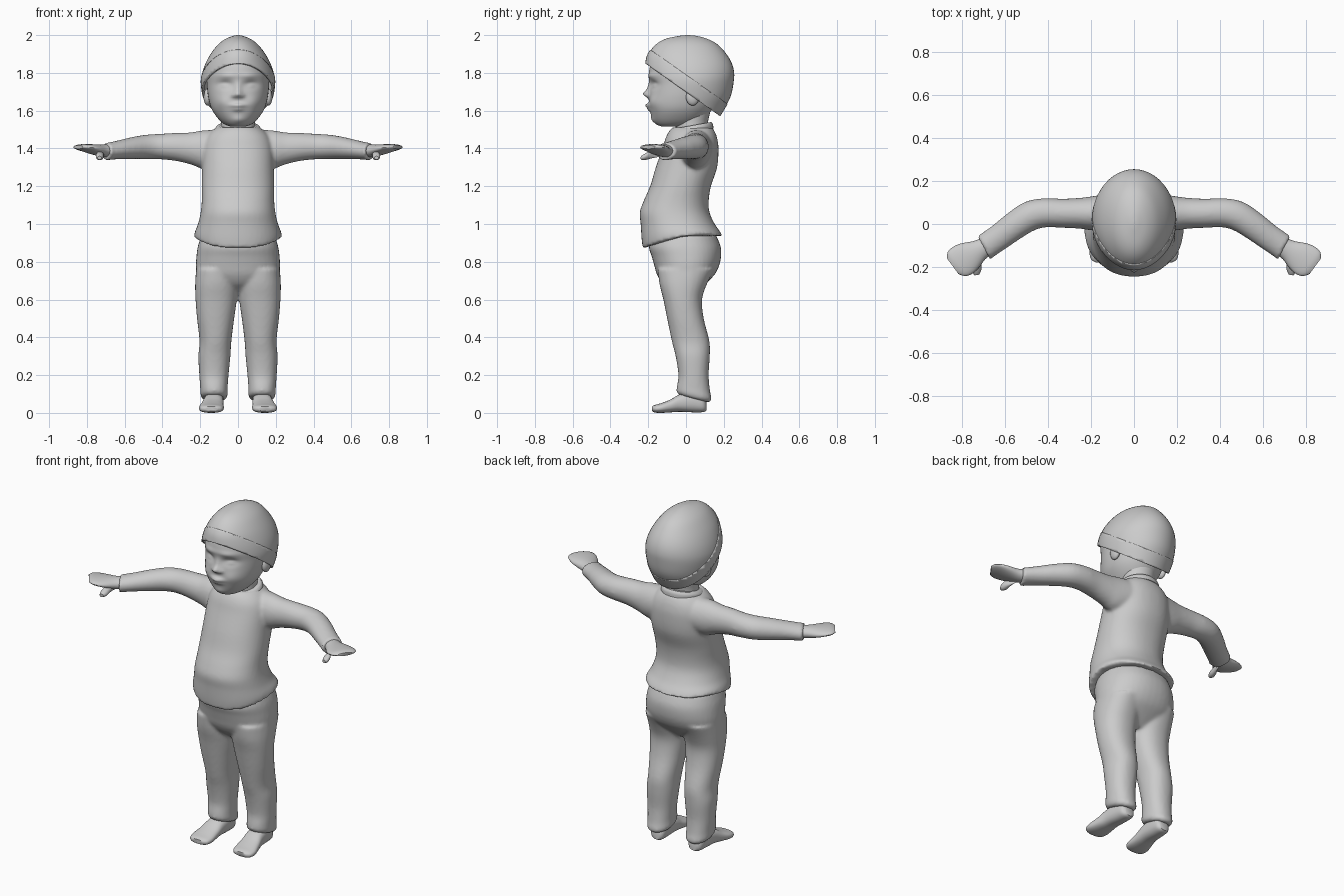
import bpy, bmesh, math
from mathutils import Vector

grey = bpy.data.materials.new("plain_grey")
grey.diffuse_color = (0.6, 0.6, 0.6, 1)


def spline(a, b, c, d, t):
    return 0.5 * (2 * b + (c - a) * t + (2 * a - 5 * b + 4 * c - d) * t * t
                  + (3 * b - a - 3 * c + d) * t ** 3)


def loft(bm, rings, n=32, steps=4, power=2.0):
    """Closed tube through rings of (centre, u, v, w), smoothly interpolated."""
    fine = []
    for i in range(len(rings) - 1):
        four = [rings[max(0, min(len(rings) - 1, i + k))] for k in (-1, 0, 1, 2)]
        for s in range(steps):
            fine.append([spline(*(r[k] for r in four), s / steps) for k in range(4)])
    fine.append(rings[-1])
    rows = []
    for c, u, v, w in fine:
        row = []
        for k in range(n):
            a = 2 * math.pi * k / n
            co, si = math.cos(a), math.sin(a)
            p = c + u * math.copysign(abs(co) ** (2 / power), co) \
                + v * math.copysign(abs(si) ** (2 / power), si) + w * si * si
            row.append(bm.verts.new(p))
        rows.append(row)
    for r0, r1 in zip(rows, rows[1:]):
        for k in range(n):
            j = (k + 1) % n
            bm.faces.new((r0[k], r0[j], r1[j], r1[k]))
    bm.faces.new(rows[0][::-1])
    bm.faces.new(rows[-1])
    bmesh.ops.recalc_face_normals(bm, faces=bm.faces)


def level(z, x0, x1, y0, y1, tilt=0.0, dip=0.0):
    """Level ring from its x and y limits."""
    return (Vector(((x0 + x1) / 2, (y0 + y1) / 2, z)), Vector(((x1 - x0) / 2, 0, 0)),
            Vector((0, (y1 - y0) / 2, tilt)), Vector((0, 0, dip)))


def wide(z, rx, y0, y1, tilt=0.0, dip=0.0):
    return level(z, -rx, rx, y0, y1, tilt, dip)


def limb(s, x, y, z, r, rz, a):
    """Upright ring across an arm, turned by angle a."""
    return (Vector((s * x, y, z)), Vector((s * r * math.sin(a), r * math.cos(a), 0)),
            Vector((0, 0, rz)), Vector((0, 0, 0)))


def finish(bm, name, fuse=0.0, angle=50):
    mesh = bpy.data.meshes.new(name)
    bm.to_mesh(mesh)
    bm.free()
    ob = bpy.data.objects.new(name, mesh)
    bpy.context.collection.objects.link(ob)
    mesh.materials.append(grey)
    bpy.ops.object.select_all(action='DESELECT')
    ob.select_set(True)
    bpy.context.view_layer.objects.active = ob
    bpy.ops.object.shade_smooth_by_angle(angle=math.radians(angle))
    if fuse:  # merge overlapping tubes into one cloth surface
        m = ob.modifiers.new("fuse", 'REMESH')
        m.mode, m.voxel_size, m.use_smooth_shade = 'VOXEL', fuse, True
        m = ob.modifiers.new("soften", 'SMOOTH')
        m.factor, m.iterations = 0.5, 5
    return ob


# Shirt: torso with dipping hem, plus two bent sleeves
bm = bmesh.new()
loft(bm, [wide(.935, .232, -.228, .195, .033, -.035), wide(.96, .228, -.235, .18, .02, -.02),
          wide(1.0, .212, -.24, .152), wide(1.06, .198, -.245, .125), wide(1.12, .192, -.225, .12),
          wide(1.2, .192, -.19, .132), wide(1.3, .19, -.16, .165), wide(1.4, .186, -.125, .172),
          wide(1.455, .17, -.108, .165), wide(1.49, .142, -.09, .152), wide(1.512, .112, -.07, .138)],
     48, 4, 2.2)
sleeve = [(.10, .06, 1.40, .085, .10, 0), (.19, .05, 1.395, .08, .10, 0),
          (.25, .05, 1.40, .072, .085, 0), (.33, .05, 1.408, .068, .074, 0),
          (.42, .052, 1.41, .068, .067, .1), (.49, .035, 1.408, .07, .064, .32),
          (.56, -.01, 1.402, .066, .058, .52), (.63, -.062, 1.393, .062, .05, .55),
          (.685, -.1, 1.385, .062, .046, .5), (.70, -.112, 1.383, .065, .048, .5)]
for s in (-1, 1):
    loft(bm, [limb(s, *r) for r in sleeve], 32, 4)
finish(bm, "shirt", 0.01)

# Collar and neck
bm = bmesh.new()
loft(bm, [wide(1.492, .122, -.088, .145, .014), wide(1.51, .119, -.08, .143, .017),
          wide(1.522, .108, -.068, .134, .018)], 40, 3)
finish(bm, "collar")
bm = bmesh.new()
loft(bm, [wide(1.48, .095, -.055, .12), wide(1.53, .09, -.055, .115), wide(1.6, .095, -.06, .13)], 32, 3)
finish(bm, "neck")

# Trousers: seat plus two legs
bm = bmesh.new()
loft(bm, [wide(.635, .07, -.06, .05), wide(.68, .16, -.12, .10), wide(.73, .215, -.153, .15),
          wide(.78, .223, -.168, .176), wide(.83, .22, -.182, .186), wide(.88, .213, -.197, .184),
          wide(.94, .195, -.18, .16)], 40, 4, 2.2)
leg = [(.075, .068, .185, -.035, .12, -.02), (.092, .055, .198, -.05, .136, -.02),
       (.13, .055, .2, -.048, .127, -.012), (.2, .05, .205, -.04, .12),
       (.3, .04, .21, -.055, .126), (.38, .035, .204, -.075, .124), (.5, .02, .217, -.1, .094),
       (.6, .006, .225, -.12, .085), (.68, 0, .227, -.14, .11), (.76, 0, .222, -.15, .15)]
for s in (-1, 1):
    loft(bm, [level(z, *sorted((s * a, s * b)), *r) for z, a, b, *r in leg], 32, 4, 2.2)
finish(bm, "trousers", 0.01)

# Feet and hands
foot = [(.108, .122, .025, .012, .055), (.09, .124, .043, .004, .09), (.04, .126, .05, .003, .115),
        (-.03, .13, .054, .006, .10), (-.08, .136, .06, .003, .072), (-.13, .141, .066, 0, .052),
        (-.165, .142, .058, .002, .042), (-.18, .142, .035, .01, .034)]
palm = [(.685, -.10, 1.387, .044, .034, .5), (.72, -.122, 1.388, .05, .032, .55),
        (.765, -.148, 1.395, .07, .027, .6), (.80, -.17, 1.402, .077, .021, .62),
        (.828, -.187, 1.406, .069, .016, .63), (.845, -.197, 1.407, .045, .009, .63)]
thumb = [(.715, -.14, 1.378, .025, .022, -.4), (.73, -.185, 1.367, .023, .02, -.95),
         (.732, -.218, 1.355, .021, .017, -1.3), (.733, -.238, 1.35, .011, .009, -1.4)]
for s, side in ((-1, "right"), (1, "left")):
    bm = bmesh.new()
    loft(bm, [(Vector((s * cx, y, (z0 + z1) / 2)), Vector((r, 0, 0)),
               Vector((0, 0, (z1 - z0) / 2)), Vector((0, 0, 0))) for y, cx, r, z0, z1 in foot],
         28, 4, 2.4)
    finish(bm, side + "_foot")
    bm = bmesh.new()
    loft(bm, [limb(s, *r) for r in palm], 24, 3)
    loft(bm, [limb(s, *r) for r in thumb], 16, 3)
    finish(bm, side + "_hand")
    # Ear, mostly under the hat
    bm = bmesh.new()
    bmesh.ops.create_uvsphere(bm, u_segments=20, v_segments=12, radius=1)
    for v in bm.verts:
        v.co = Vector((s * .162 + v.co.x * .02, .035 + v.co.y * .035, 1.672 + v.co.z * .045))
    finish(bm, side + "_ear")

# Head with sculpted face: (x, z, push, x size, z size)
bm = bmesh.new()
loft(bm, [wide(1.515, .035, -.125, -.03), wide(1.528, .072, -.155, .05), wide(1.56, .107, -.178, .10),
          wide(1.61, .14, -.192, .14), wide(1.67, .157, -.195, .17), wide(1.74, .165, -.192, .2),
          wide(1.80, .165, -.196, .21), wide(1.87, .145, -.175, .19), wide(1.94, .07, -.1, .1)],
     96, 8, 2.1)
bumps = [(0, 1.688, .03, .02, .018), (0, 1.72, .012, .015, .03), (0, 1.628, .022, .036, .012),
         (0, 1.607, .012, .03, .01), (0, 1.55, .008, .035, .02)]
for s in (-1, 1):
    bumps += [(s * .024, 1.68, .012, .012, .01), (s * .068, 1.738, -.02, .036, .02),
              (s * .07, 1.733, .012, .022, .011), (s * .085, 1.645, .01, .04, .035),
              (s * .06, 1.785, .006, .045, .014)]
for v in bm.verts:
    if v.co.y < -.03:
        x, z = v.co.x, v.co.z
        v.co.y -= sum(p * math.exp(-((x - bx) / sx) ** 2 - ((z - bz) / sz) ** 2)
                      for bx, bz, p, sx, sz in bumps)
finish(bm, "head", angle=80)

# Knitted hat cut along a slanted brim, with a slightly raised band
crown = [wide(1.55, .145, -.1, .165), wide(1.62, .17, -.17, .208), wide(1.68, .186, -.2, .238),
         wide(1.75, .195, -.211, .252), wide(1.80, .189, -.215, .255), wide(1.85, .172, -.213, .243),
         wide(1.9, .145, -.2, .214), wide(1.95, .106, -.16, .168), wide(1.98, .066, -.108, .113),
         wide(1.996, .025, -.035, .055), wide(2.0, .003, .005, .012)]
slope = Vector((0, .576, .817))
brim = Vector((0, -.215, 1.85))
for name, grow, top in (("hat", 1.0, None), ("hat_band", 1.012, .075)):
    bm = bmesh.new()
    loft(bm, crown, 48, 4)
    mid = Vector((0, .02, 1.78))
    for v in bm.verts:
        v.co = mid + (v.co - mid) * grow
    cuts = [(brim, slope)] + ([(brim + slope * top, -slope)] if top else [])
    for co, no in cuts:
        bmesh.ops.bisect_plane(bm, geom=bm.verts[:] + bm.edges[:] + bm.faces[:],
                               plane_co=co, plane_no=no, clear_inner=True)
    m = finish(bm, name).modifiers.new("thickness", 'SOLIDIFY')
    m.thickness, m.offset = .01, -1
